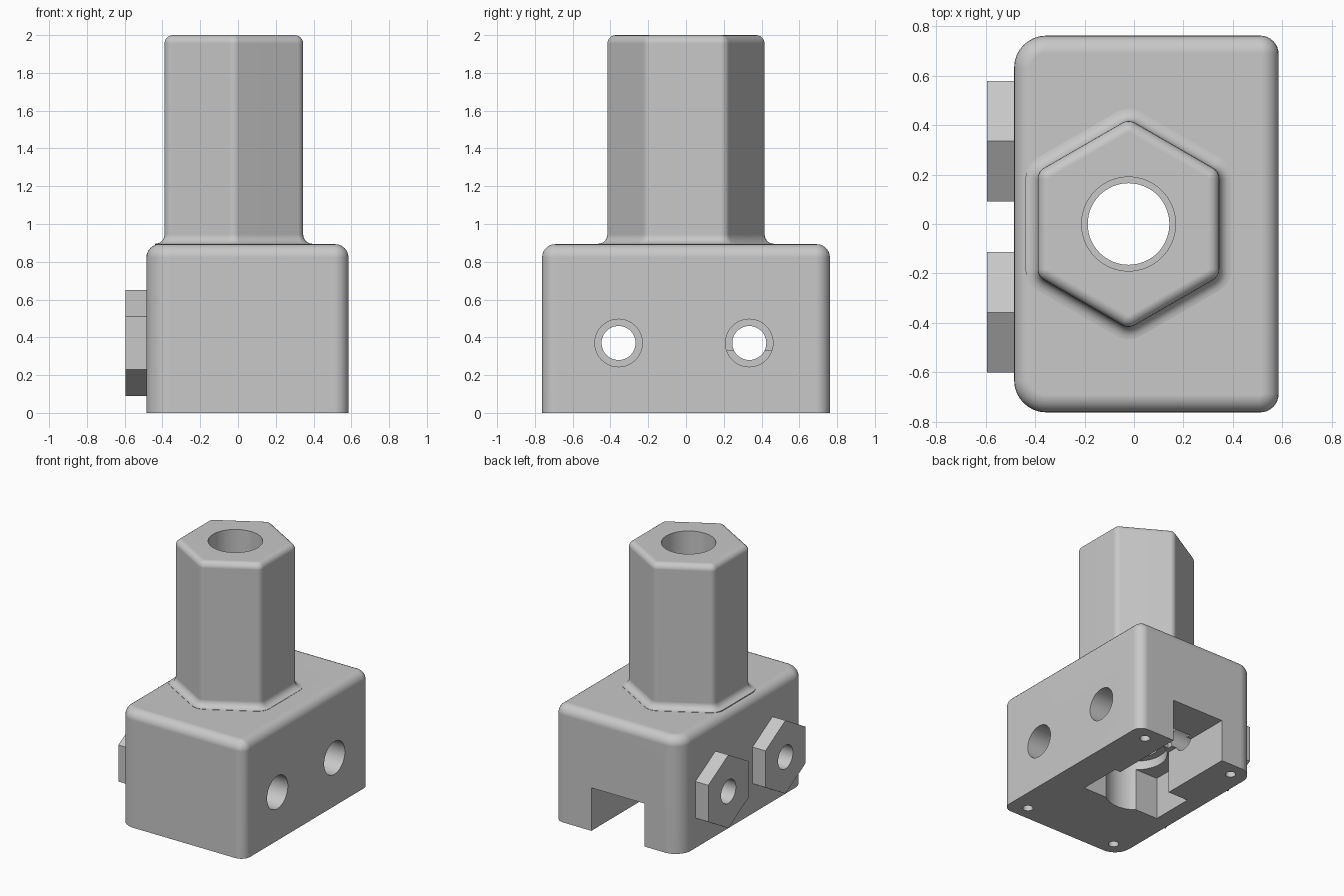
import bpy, bmesh, math
from mathutils import Vector, Matrix

if "Cube" in bpy.data.objects:
    bpy.data.objects.remove(bpy.data.objects["Cube"], do_unlink=True)

grey = bpy.data.materials.new("plain grey")
grey.use_nodes = True
GREY = (0.58, 0.58, 0.58, 1)
grey.diffuse_color = GREY
grey.node_tree.nodes["Principled BSDF"].inputs["Base Color"].default_value = GREY


def finish(name, bm):
    bmesh.ops.recalc_face_normals(bm, faces=bm.faces)
    mesh = bpy.data.meshes.new(name)
    bm.to_mesh(mesh)
    bm.free()
    mesh.materials.append(grey)
    ob = bpy.data.objects.new(name, mesh)
    bpy.context.collection.objects.link(ob)
    return ob


def loft(name, corners, levels, seg):
    """Stack rounded outlines. corners: (x, y, radius, start angle, sweep); levels: (z, offset)."""
    bm = bmesh.new()
    rings = []
    for z, off in levels:
        ring = []
        for cx, cy, r, start, sweep in corners:
            for i in range(seg + 1):
                a = start + sweep * i / seg
                ring.append(bm.verts.new((cx + (r + off) * math.cos(a),
                                          cy + (r + off) * math.sin(a), z)))
        rings.append(ring)
    n = len(rings[0])
    for low, high in zip(rings, rings[1:]):
        for i in range(n):
            j = (i + 1) % n
            bm.faces.new((low[i], low[j], high[j], high[i]))
    bm.faces.new(rings[0][::-1])
    bm.faces.new(rings[-1])
    return finish(name, bm)


def round_top(z, r, steps=6):
    angles = [math.pi / 2 * i / steps for i in range(steps + 1)]
    return [(z - r + r * math.sin(a), r * math.cos(a) - r) for a in angles]


def box(name, x0, x1, y0, y1, z0, z1):
    bm = bmesh.new()
    bmesh.ops.create_cube(bm, size=1)
    for v in bm.verts:
        v.co = ((x0 + x1) / 2 + v.co.x * (x1 - x0),
                (y0 + y1) / 2 + v.co.y * (y1 - y0),
                (z0 + z1) / 2 + v.co.z * (z1 - z0))
    return finish(name, bm)


def rod(name, start, end, radius, sides=48):
    """Cylinder or prism between two points."""
    a, b = Vector(start), Vector(end)
    turn = (b - a).to_track_quat('Z', 'Y').to_matrix().to_4x4()
    bm = bmesh.new()
    bmesh.ops.create_cone(bm, cap_ends=True, segments=sides, radius1=radius,
                          radius2=radius, depth=(b - a).length,
                          matrix=Matrix.Translation((a + b) / 2) @ turn)
    return finish(name, bm)


def combine(target, other, operation):
    mod = target.modifiers.new("combine", 'BOOLEAN')
    mod.operation, mod.object, mod.solver = operation, other, 'EXACT'
    bpy.context.view_layer.objects.active = target
    bpy.ops.object.modifier_apply(modifier=mod.name)
    bpy.data.objects.remove(other, do_unlink=True)


# Block with rounded upright edges and a rounded top
X0, X1, Y, TOP = -0.485, 0.585, 0.762, 0.893
quarter = math.pi / 2
big, small = 0.13, 0.075
block_corners = [
    (X1 - small, Y - small, small, 0, quarter),
    (X0 + big, Y - big, big, quarter, quarter),
    (X0 + big, big - Y, big, 2 * quarter, quarter),
    (X1 - small, small - Y, small, 3 * quarter, quarter),
]
housing = loft("housing", block_corners, [(0, 0)] + round_top(TOP, 0.07), 8)

# Hexagonal tower with a base fillet and a softened top edge
CX, APOTHEM, ROUND, FILLET = -0.022, 0.367, 0.05, 0.05
reach = (APOTHEM - ROUND) / math.cos(math.pi / 6)
tower_corners = []
for k in range(6):
    a = math.radians(30 + 60 * k)
    tower_corners.append((CX + reach * math.cos(a), reach * math.sin(a), ROUND,
                          a - math.pi / 6, math.pi / 3))
levels = [(0.8, FILLET)]
for i in range(7):
    a = quarter * i / 6
    levels.append((TOP + 0.002 + FILLET * (1 - math.cos(a)), FILLET * (1 - math.sin(a))))
levels += round_top(2, 0.045)
combine(housing, loft("tower", tower_corners, levels, 4), 'UNION')

# Hexagonal nut bosses, one corner pointing up
BOLT_Z, BOLT_YS = 0.37, (0.335, -0.357)
for y in BOLT_YS:
    bm = bmesh.new()
    ends = []
    for x in (-0.595, -0.4):
        ends.append([bm.verts.new((x, y + 0.281 * math.sin(math.radians(60 * k)),
                                   BOLT_Z + 0.281 * math.cos(math.radians(60 * k))))
                     for k in range(6)])
    for k in range(6):
        j = (k + 1) % 6
        bm.faces.new((ends[0][k], ends[0][j], ends[1][j], ends[1][k]))
    bm.faces.new(ends[0])
    bm.faces.new(ends[1])
    combine(housing, finish("nut_boss", bm), 'UNION')

# Openings: tower bore, underside slot, cross pocket
cutters = [
    rod("bore", (CX, 0, -0.2), (CX, 0, 2.2), 0.165, 64),
    rod("upper_bore", (CX, 0, 0.7), (CX, 0, 2.2), 0.19, 64),
    rod("lower_bore", (CX, 0, -0.2), (CX, 0, 0.4), 0.22, 64),
    box("slot", -0.18, 0.27, 0, 1, -0.2, 0.33),
    box("cross_pocket", -0.355, 0.32, -0.17, 0.17, -0.2, 0.33),
]
# Cross bolts with a wide head bore
for y in BOLT_YS:
    cutters.append(rod("bolt_hole", (-0.9, y, BOLT_Z), (0.9, y, BOLT_Z), 0.09))
    cutters.append(rod("head_bore", (-0.14, y, BOLT_Z), (0.9, y, BOLT_Z), 0.126))
# Small screw holes in the underside corners
for x in (0.444, -0.354):
    for y in (0.65, -0.65):
        cutters.append(rod("screw_hole", (x, y, -0.2), (x, y, 0.25), 0.037, 24))
for c in cutters:
    combine(housing, c, 'DIFFERENCE')

# Smooth curved faces, keep hard edges crisp
bpy.ops.object.select_all(action='DESELECT')
housing.select_set(True)
bpy.context.view_layer.objects.active = housing
bpy.ops.object.shade_smooth_by_angle(angle=math.radians(30))
weighted = housing.modifiers.new("even_shading", 'WEIGHTED_NORMAL')
weighted.keep_sharp = True
